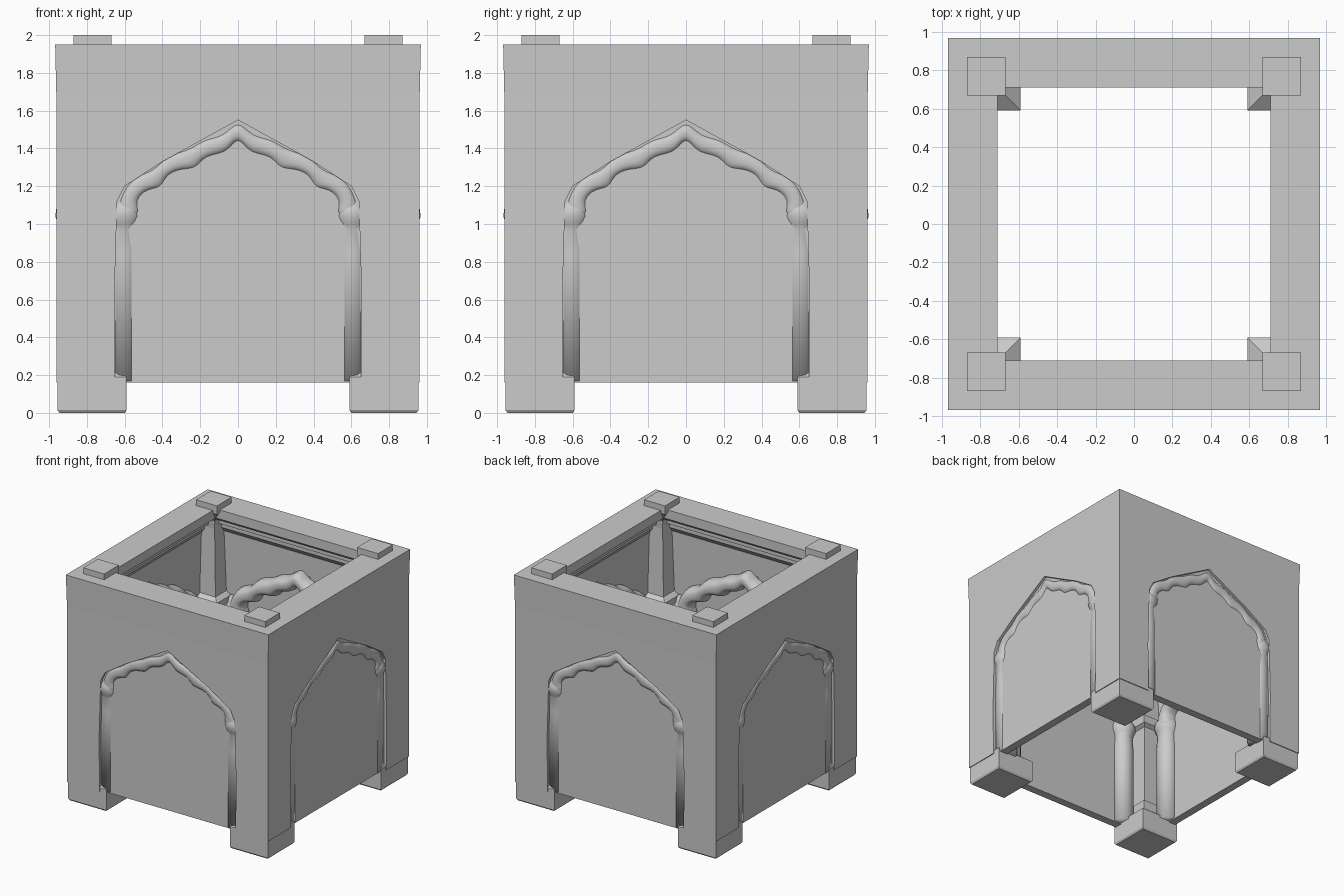
import bpy, bmesh, math
from mathutils import Matrix

if "Cube" in bpy.data.objects:
    bpy.data.objects.remove(bpy.data.objects["Cube"])

OUT = 0.962     # outer wall face
INN = 0.87      # inner wall face


def make(name, verts, faces, smooth=False, rot=0.0):
    me = bpy.data.meshes.new(name)
    me.from_pydata(verts, [], faces)
    me.transform(Matrix.Rotation(rot, 4, 'Z'))
    bm = bmesh.new()
    bm.from_mesh(me)
    bmesh.ops.recalc_face_normals(bm, faces=bm.faces[:])
    bm.to_mesh(me)
    bm.free()
    for p in me.polygons:
        p.use_smooth = smooth
    ob = bpy.data.objects.new(name, me)
    bpy.context.collection.objects.link(ob)
    return ob


def loft(rings, closed=False):
    """Skin a list of equal-length vertex rings; cap the ends unless closed."""
    n, m = len(rings[0]), len(rings)
    verts = [v for r in rings for v in r]
    faces = []
    for i in range(m if closed else m - 1):
        j = (i + 1) % m
        for k in range(n):
            l = (k + 1) % n
            faces.append((i * n + k, i * n + l, j * n + l, j * n + k))
    if not closed:
        faces += [tuple(range(n)), tuple(range((m - 1) * n, m * n))]
    return verts, faces


def prism(outline, d0, d1):
    """Extrude an x,z outline between two depths in front of the centre."""
    return loft([[(x, -d, z) for x, z in outline] for d in (d0, d1)])


# Pointed arch opening, left to right
half = [(0.65, 0.16), (0.655, 0.6), (0.64, 1.12), (0.60, 1.20), (0.40, 1.33)]
opening = [(-x, z) for x, z in half] + [(0, 1.55)] + half[::-1]
wall_outline = [(-OUT, 1.7), (-OUT, 0.16)] + opening + [(OUT, 0.16), (OUT, 1.7)]

# Cusped arch: inner edge paired with outer edge, from springing to tip
cusps = [(.55, 1.02, .65, 1.02), (.49, 1.06, .66, 1.08), (.53, 1.12, .64, 1.14),
         (.46, 1.18, .60, 1.23), (.38, 1.17, .54, 1.28), (.37, 1.25, .46, 1.29),
         (.29, 1.28, .41, 1.36), (.20, 1.27, .34, 1.40), (.18, 1.33, .26, 1.41),
         (.12, 1.35, .19, 1.47), (.05, 1.36, .08, 1.48)]
tip = [(0, 1.45, 0, 1.58)]
arch = [(-a, b, -c, d) for a, b, c, d in cusps] + tip + cusps[::-1]


def arch_rings():
    rings = []
    for a, b, c, d in arch:
        ring = []
        for k in range(12):
            t = 2 * math.pi * k / 12
            u, v = math.cos(t), math.sin(t)
            s = (abs(u) ** 3 + abs(v) ** 3) ** (-1 / 3)
            u, v = u * s, v * s
            ring.append(((a + c) / 2 + (c - a) / 2 * u, -0.86 - 0.097 * v,
                         (b + d) / 2 + (d - b) / 2 * u))
        rings.append(ring)
    return rings


# Half-round columns carrying the arch
column = [(.17, .088), (.85, .088), (.97, .08), (1.0, .09), (1.04, .105),
          (1.08, .10), (1.11, .08), (1.16, .07)]


def column_rings(cx):
    return [[(cx + r * math.cos(2 * math.pi * k / 20),
              -0.862 + r * math.sin(2 * math.pi * k / 20), z)
             for k in range(20)] for z, r in column]


# Four identical sides
for i, side in enumerate(("front", "right", "back", "left")):
    a = i * math.pi / 2
    make(side + "_wall", *prism(wall_outline, INN, OUT), rot=a)
    make(side + "_panel", *prism(opening, INN - 0.002, 0.938), rot=a)
    ob = make(side + "_cusped_arch", *loft(arch_rings()), smooth=True, rot=a)
    sub = ob.modifiers.new("smooth", 'SUBSURF')
    sub.levels = sub.render_levels = 2
    for s, n in ((-1, "_column_a"), (1, "_column_b")):
        make(side + n, *loft(column_rings(s * 0.605)), smooth=True, rot=a)

# Mitred top beam with a stepped moulding on the inside
profile = [(OUT, 1.69), (.968, 1.95), (.71, 1.95), (.71, 1.87), (.76, 1.83),
           (.80, 1.82), (.80, 1.78), (.84, 1.77), (.84, 1.73), (INN, 1.69)]
make("top_beam", *loft([[(sx * d, sy * d, z) for d, z in profile]
                        for sx, sy in ((-1, -1), (1, -1), (1, 1), (-1, 1))], True))

# Corner posts: foot, plinth, shaft and flared cap (z, inner edge, outer edge)
post = [(0, .60, .945), (.015, .59, .955), (.19, .59, .955), (.26, .68, .90),
        (.34, .68, .90), (.36, .71, .90), (1.06, .71, .90), (1.08, .68, .90),
        (1.15, .68, .90), (1.18, .72, .90), (1.75, .745, .88), (1.82, .74, .87),
        (1.93, .67, .87), (2.0, .67, .87)]
for sx in (-1, 1):
    for sy in (-1, 1):
        name = ("front" if sy < 0 else "back") + ("_left" if sx < 0 else "_right")
        make(name + "_post", *loft([[(sx * x, sy * y, z) for x, y in
                                     ((lo, lo), (hi, lo), (hi, hi), (lo, hi))]
                                    for z, lo, hi in post]))
